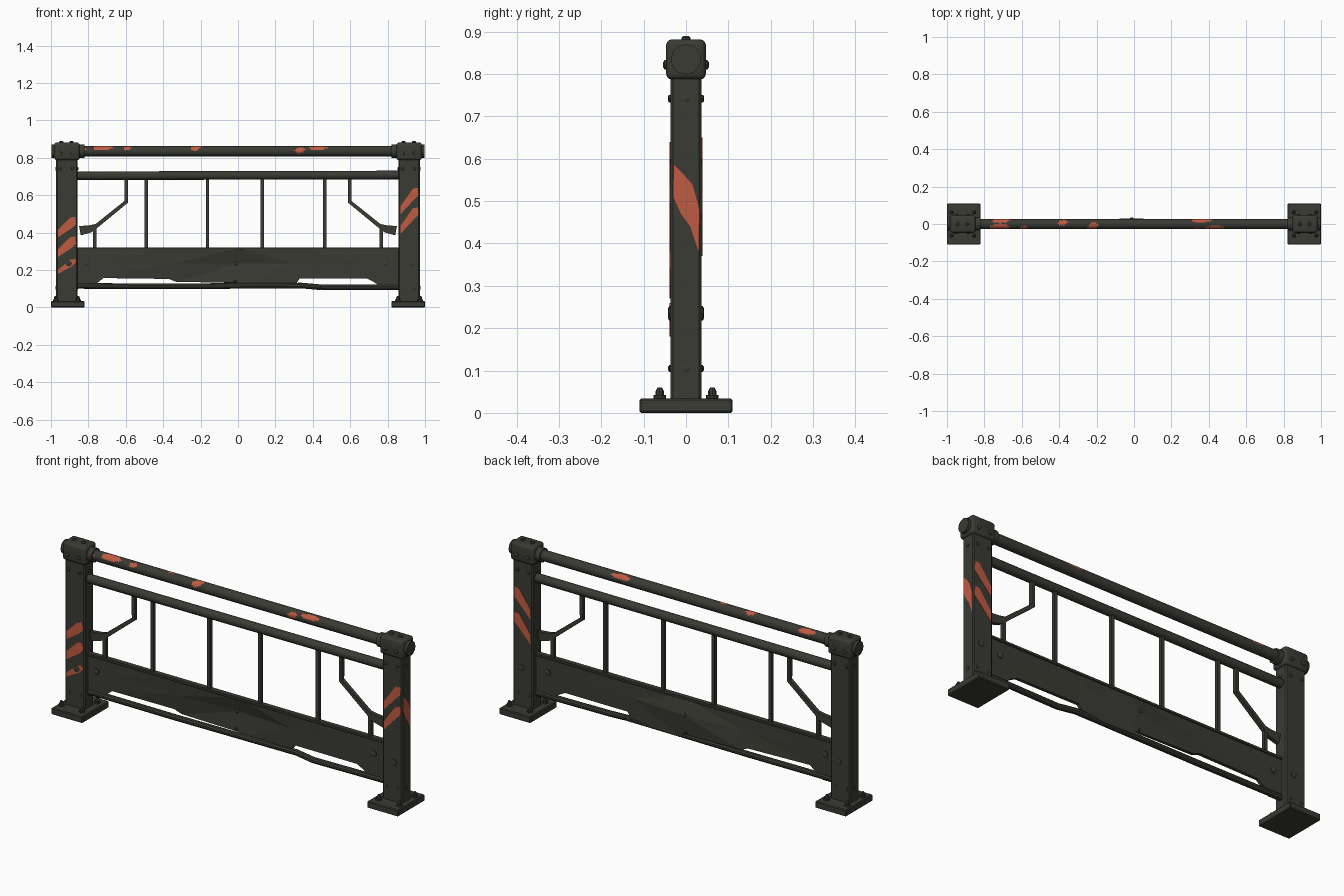
import bpy, bmesh, math
from mathutils import Vector, Matrix

if "Cube" in bpy.data.objects:
    bpy.data.objects.remove(bpy.data.objects["Cube"])


def material(name, rgb):
    m = bpy.data.materials.new(name)
    m.diffuse_color = (*rgb, 1)
    m.use_nodes = True
    m.node_tree.nodes["Principled BSDF"].inputs["Base Color"].default_value = m.diffuse_color
    return m


DARK = material("dark_iron", (0.042, 0.043, 0.034))
RED = material("worn_red_paint", (0.52, 0.105, 0.055))


def finish(name, bm, mats=(DARK,), smooth=True, recalc=True):
    if recalc:
        bmesh.ops.recalc_face_normals(bm, faces=bm.faces)
    me = bpy.data.meshes.new(name)
    bm.to_mesh(me)
    bm.free()
    for m in mats:
        me.materials.append(m)
    ob = bpy.data.objects.new(name, me)
    bpy.context.collection.objects.link(ob)
    if smooth:
        bpy.ops.object.select_all(action='DESELECT')
        ob.select_set(True)
        bpy.context.view_layer.objects.active = ob
        bpy.ops.object.shade_smooth_by_angle(angle=math.radians(35))
    return ob


def box(name, lo, hi, bevel=0.0, segs=1):
    lo, hi = Vector(lo), Vector(hi)
    bm = bmesh.new()
    bmesh.ops.create_cube(bm, size=1, matrix=Matrix.Translation((lo + hi) / 2) @ Matrix.Diagonal((*(hi - lo), 1)))
    if bevel:
        bmesh.ops.bevel(bm, geom=bm.edges[:], offset=bevel, segments=segs, affect='EDGES', profile=0.5)
    return finish(name, bm)


def rod(name, a, b, r1, r2=None, sides=8):
    a, b = Vector(a), Vector(b)
    d = b - a
    bm = bmesh.new()
    m = Matrix.Translation((a + b) / 2) @ d.to_track_quat('Z', 'Y').to_matrix().to_4x4()
    bmesh.ops.create_cone(bm, cap_ends=True, segments=sides, radius1=r1,
                          radius2=r1 if r2 is None else r2, depth=d.length, matrix=m)
    return finish(name, bm)


def bolt(name, p, n, r=0.012, h=0.008):
    # flat base with a tapered crown
    p, n = Vector(p), Vector(n)
    rod(name, p - n * 0.004, p + n * h * 0.5, r, sides=8)
    rod(name + "_crown", p + n * h * 0.5, p + n * h, r, r * 0.55, sides=8)


def plate(name, pts, n, mat=RED):
    # thin painted plate lying on a surface
    bm = bmesh.new()
    f = bm.faces.new([bm.verts.new(p) for p in pts])
    g = bmesh.ops.extrude_face_region(bm, geom=[f])
    bmesh.ops.translate(bm, verts=[v for v in g["geom"] if isinstance(v, bmesh.types.BMVert)], vec=Vector(n) * 0.002)
    finish(name, bm, (mat,), smooth=False)


def strip(name, path, half_w, half_d):
    # flat bar following a path in the xz plane with varying half width
    bm = bmesh.new()
    rings = []
    for i, (x, z) in enumerate(path):
        p = Vector((x, 0, z))
        a, b = path[max(i - 1, 0)], path[min(i + 1, len(path) - 1)]
        t = Vector((b[0] - a[0], 0, b[1] - a[1])).normalized()
        s = Vector((-t.z, 0, t.x)) * half_w[i]
        y = Vector((0, half_d, 0))
        rings.append([bm.verts.new(q) for q in (p + s + y, p - s + y, p - s - y, p + s - y)])
    for r, q in zip(rings, rings[1:]):
        for k in range(4):
            bm.faces.new((r[k], r[(k + 1) % 4], q[(k + 1) % 4], q[k]))
    bm.faces.new(rings[0])
    bm.faces.new(rings[-1][::-1])
    finish(name, bm, smooth=False)


# Posts with base plates, caps and bolts
for s, side in ((-1, "left"), (1, "right")):
    px = 0.915 * s
    box(side + "_post", (px - 0.057, -0.037, 0.02), (px + 0.057, 0.037, 0.8), 0.006)
    box(side + "_base_plate", (s * 0.91 - 0.09, -0.11, 0), (s * 0.91 + 0.09, 0.11, 0.034), 0.004)
    box(side + "_cap", (s * 0.915 - 0.068, -0.047, 0.787), (s * 0.915 + 0.068, 0.047, 0.882), 0.014, 3)
    rod(side + "_cap_end", (s * 0.97, 0, 0.835), (s * 0.998, 0, 0.835), 0.036, sides=12)
    rod(side + "_rail_collar", (s * 0.82, 0, 0.835), (s * 0.86, 0, 0.835), 0.036, sides=16)
    for dx in (-0.06, 0.06):
        for y in (-0.062, 0.062):
            rod(side + "_washer", (px + dx, y, 0.03), (px + dx, y, 0.042), 0.015, sides=10)
            bolt(side + "_base_bolt", (px + dx, y, 0.042), (0, 0, 1), 0.010, 0.018)
    for dx in (-0.03, 0.025):
        bolt(side + "_cap_top_bolt", (px + dx, 0, 0.882), (0, 0, 1), 0.011)
    for n in (-1, 1):
        for dx in (-0.035, 0.03):
            bolt(side + "_cap_bolt", (px + dx, 0.047 * n, 0.822), (0, n, 0), 0.011, 0.007)
            bolt(side + "_post_bolt", (px + dx, 0.037 * n, 0.742), (0, n, 0), 0.009, 0.006)
            bolt(side + "_foot_bolt", (px + dx, 0.037 * n, 0.105), (0, n, 0), 0.008, 0.005)
        bolt(side + "_middle_bolt", (px + 0.01, 0.037 * n, 0.235), (0, n, 0), 0.017, 0.006)
        for z in (0.105, 0.742):
            bolt(side + "_side_bolt", (px + 0.057 * n, 0, z), (n, 0, 0), 0.009, 0.005)

# Top rail, with chipped paint patches: x centre, x radius, angle centre, angle radius
patches = [(-0.72, 0.055, 0.9, 0.75), (-0.59, 0.022, 0.7, 0.5), (-0.835, 0.02, 0.2, 0.6), (-0.22, 0.025, 1.0, 0.9),
           (-0.38, 0.025, 1.9, 0.6), (0.33, 0.025, 0.2, 0.6), (0.43, 0.05, 0.75, 0.5), (0.36, 0.055, 2.4, 0.5),
           (-0.71, 0.045, 2.3, 0.6)]
bm = bmesh.new()
N, M, R = 24, 172, 0.027
rings = []
for i in range(M + 1):
    x = -0.86 + i * 0.01
    rings.append([bm.verts.new((x, -R * math.cos(2 * math.pi * k / N), 0.835 + R * math.sin(2 * math.pi * k / N)))
                  for k in range(N)])
for i in range(M):
    for k in range(N):
        f = bm.faces.new((rings[i][k], rings[i][(k + 1) % N], rings[i + 1][(k + 1) % N], rings[i + 1][k]))
        x, a = -0.855 + i * 0.01, 2 * math.pi * (k + 0.5) / N
        a = a - 2 * math.pi if a > 5 else a
        f.material_index = int(any(((x - c - 0.012 * (a - ac)) / w) ** 2 + ((a - ac) / h) ** 2 < 1
                                   for c, w, ac, h in patches))
finish("top_rail", bm, (DARK, RED))

# Second rail and thin lower rail
rod("middle_rail", (-0.87, 0, 0.704), (0.87, 0, 0.708), 0.023, sides=12)
for a, b in (((-0.87, 0, 0.115), (-0.36, 0, 0.113)), ((-0.36, 0, 0.113), (0.34, 0, 0.117)),
             ((0.34, 0, 0.117), (0.44, -0.008, 0.108)), ((0.44, -0.008, 0.108), (0.87, 0, 0.108))):
    rod("lower_rail", a, b, 0.015, sides=10)

# Upright bars
for x in (-0.49, -0.163, 0.13, 0.463):
    box("upright_bar", (x - 0.009, -0.009, 0.31), (x + 0.009, 0.009, 0.70))

# Broken bars bent toward the posts, with short stubs left below
for s in (-1, 1):
    strip("bent_bar", [(s * 0.597, 0.70), (s * 0.597, 0.565), (s * 0.755, 0.437), (s * 0.79, 0.42), (s * 0.845, 0.41)],
          [0.009, 0.010, 0.011, 0.02, 0.025], 0.010)
    box("bar_stub", (s * 0.765 - 0.009, -0.009, 0.31), (s * 0.765 + 0.009, 0.009, 0.425))

# Dented panel: x, bottom height, backward push of the middle, push of the bottom
cols = [(-0.87, 0.10, 0, 0), (-0.79, 0.10, 0, 0), (-0.72, 0.157, 0, 0), (-0.37, 0.153, 0.004, 0.012),
        (-0.33, 0.137, 0.004, 0.014), (0.0, 0.131, 0.022, 0.012), (0.02, 0.11, 0.022, 0.01),
        (0.30, 0.11, 0.004, 0.004), (0.33, 0.155, 0.002, 0.002), (0.69, 0.155, 0, 0), (0.72, 0.14, 0, 0),
        (0.78, 0.10, 0, 0), (0.87, 0.10, 0, 0)]
bm = bmesh.new()
grid = [[bm.verts.new((x, 0, 0.318)), bm.verts.new((x, m, 0.235)), bm.verts.new((x, b, z))] for x, z, m, b in cols]
for c, d in zip(grid, grid[1:]):
    for k in range(2):
        bm.faces.new((c[k], c[k + 1], d[k + 1], d[k]))
bmesh.ops.triangulate(bm, faces=bm.faces[:])
panel = finish("dented_panel", bm, smooth=False)
mod = panel.modifiers.new("thickness", 'SOLIDIFY')
mod.thickness = 0.016
mod.offset = 0
box("panel_top_edge", (-0.87, -0.014, 0.306), (0.87, 0.014, 0.32), 0.002)
for n in (-1, 1):
    for x in (-0.81, 0.79):
        bolt("panel_bolt", (x, 0.008 * n, 0.235), (0, n, 0), 0.016, 0.009)
    bolt("panel_centre_bolt", (-0.012, 0.021 + 0.008 * n, 0.235), (0, n, 0), 0.010, 0.006)
    bolt("panel_low_bolt", (-0.015, 0.012 + 0.008 * n, 0.142), (0, n, 0), 0.008, 0.006)

# Slanted warning stripes: x centre, face side, low and high ends, band height
for px, n, z0, rise, h in ((-0.917, -1, 0.375, 0.05, 0.06), (-0.917, -1, 0.27, 0.05, 0.06), (-0.917, -1, 0.18, 0.04, 0.04),
                           (0.915, -1, 0.50, 0.08, 0.06), (0.915, -1, 0.395, 0.08, 0.06),
                           (0.915, 1, 0.50, 0.08, 0.07), (0.915, 1, 0.37, 0.08, 0.07)):
    y = 0.0365 * n
    plate("warning_stripe", [(px - 0.045, y, z0), (px + 0.03, y, z0 + rise), (px + 0.05, y, z0 + rise + 0.02),
                             (px + 0.048, y, z0 + rise + h), (px + 0.02, y, z0 + rise + h - 0.005),
                             (px - 0.047, y, z0 + h - 0.02)], (0, n, 0))
plate("side_stripe", [(0.9715, y, z) for y, z in ((-0.03, 0.51), (-0.012, 0.47), (0.01, 0.44), (0.03, 0.38),
                                                 (0.032, 0.48), (0.015, 0.54), (-0.012, 0.57), (-0.028, 0.585))], (1, 0, 0))
